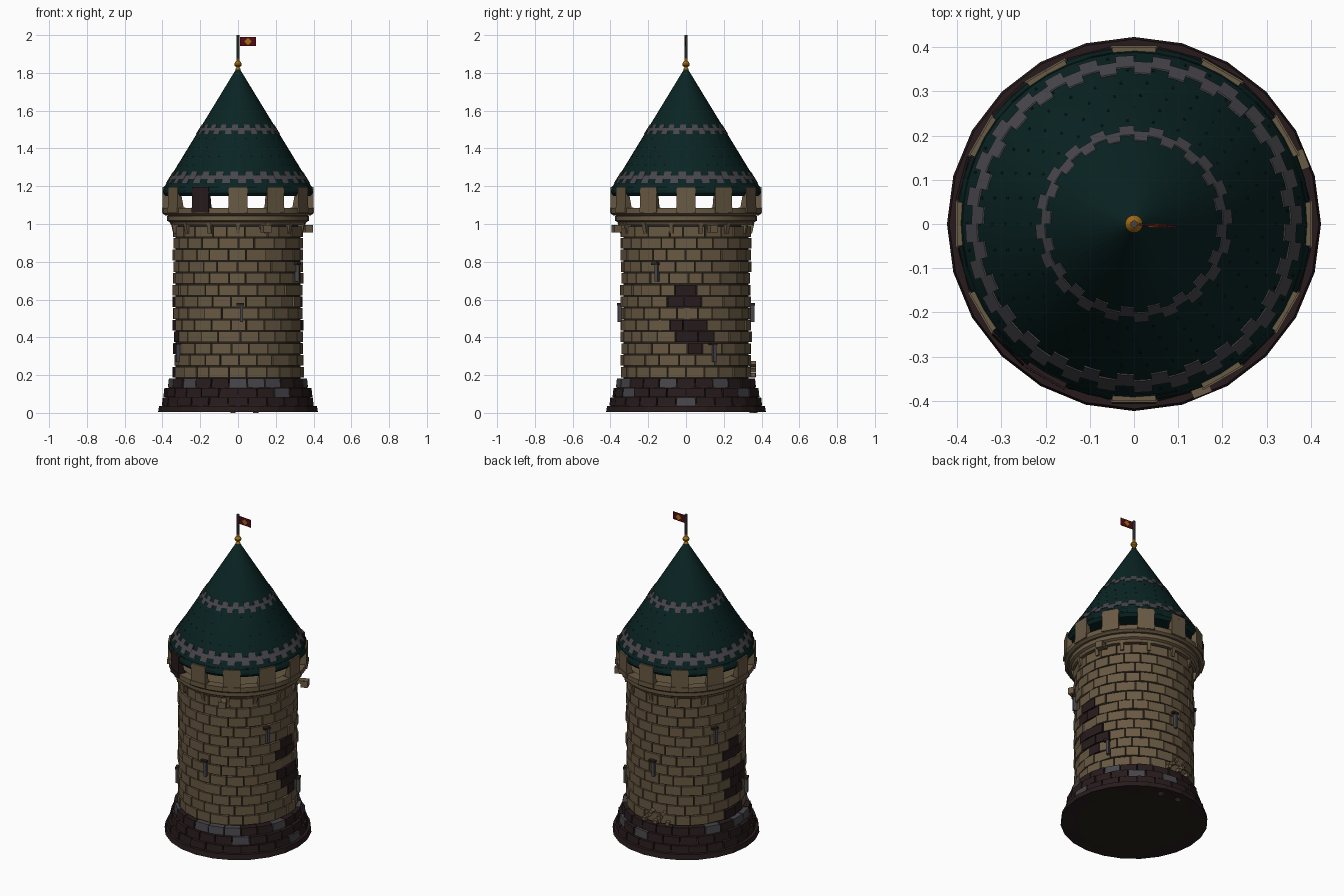
import bpy, bmesh, random
from math import sin, cos, pi, radians, tau
from mathutils import Matrix

random.seed(4)
if "Cube" in bpy.data.objects:
    bpy.data.objects.remove(bpy.data.objects["Cube"])


def material(name, r, g, b):
    m = bpy.data.materials.new(name)
    m.use_nodes = True
    m.diffuse_color = (r, g, b, 1)
    bsdf = m.node_tree.nodes["Principled BSDF"]
    bsdf.inputs["Base Color"].default_value = (r, g, b, 1)
    bsdf.inputs["Roughness"].default_value = 0.9
    return m


TAN = material("tan stone", 0.14, 0.1, 0.056)
MORTAR = material("dark mortar", 0.022, 0.016, 0.011)
UMBER = material("dark umber stone", 0.021, 0.011, 0.012)
SLATE = material("slate grey", 0.063, 0.06, 0.069)
TEAL = material("teal tiles", 0.003, 0.0175, 0.017)
SHADE = material("deep teal", 0.0015, 0.008, 0.008)
RED = material("flag red", 0.085, 0.003, 0.006)
GOLD = material("gold", 0.36, 0.15, 0.008)


def finish(bm, name, mats, smooth=False):
    bmesh.ops.recalc_face_normals(bm, faces=bm.faces)
    me = bpy.data.meshes.new(name)
    bm.to_mesh(me)
    bm.free()
    for m in mats:
        me.materials.append(m)
    ob = bpy.data.objects.new(name, me)
    bpy.context.collection.objects.link(ob)
    if smooth:
        bpy.ops.object.select_all(action='DESELECT')
        ob.select_set(True)
        bpy.context.view_layer.objects.active = ob
        bpy.ops.object.shade_smooth_by_angle(angle=radians(35))
    return ob


def block(bm, a0, a1, z0, z1, low, high=None, mat=0):
    """Wedge of a ring: angles, heights, (inner, outer) radii at bottom and top."""
    high = high or low
    loops = []
    for a in (a0, a1):
        loops.append([bm.verts.new((r * cos(a), r * sin(a), z))
                      for r, z in ((low[0], z0), (low[1], z0), (high[1], z1), (high[0], z1))])
    p, q = loops
    faces = [bm.faces.new(p), bm.faces.new(q[::-1])]
    for i in range(4):
        j = (i + 1) % 4
        faces.append(bm.faces.new((p[j], p[i], q[i], q[j])))
    for f in faces:
        f.material_index = mat


def box(bm, angle, radius, z, size, mat=0, roll=0):
    """Box of (radial, tangential, height) size, placed round the tower."""
    m = (Matrix.Rotation(angle, 4, 'Z') @ Matrix.Translation((radius, 0, z))
         @ Matrix.Rotation(roll, 4, 'X') @ Matrix.Diagonal((*size, 1)))
    for v in bmesh.ops.create_cube(bm, size=1, matrix=m)["verts"]:
        for f in v.link_faces:
            f.material_index = mat


def lathe(name, profile, mat, n=32):
    bm = bmesh.new()
    verts = [bm.verts.new((r, 0, z)) for r, z in profile]
    edges = [bm.edges.new(e) for e in zip(verts, verts[1:])]
    bmesh.ops.spin(bm, geom=verts + edges, cent=(0, 0, 0), axis=(0, 0, 1),
                   angle=tau, steps=n, use_duplicate=False)
    bmesh.ops.remove_doubles(bm, verts=bm.verts, dist=0.0001)
    return finish(bm, name, [mat], smooth=True)


# Solid cores behind the masonry
lathe("base_core", [(0, 0.004), (0.413, 0.004), (0.4, 0.035), (0.35, 0.178), (0, 0.178)], MORTAR, 24)
lathe("wall_core", [(0, 0.17), (0.33, 0.17), (0.33, 1.0), (0, 1.0)], MORTAR, 44)

# Flared base courses
bm = bmesh.new()
levels = [0.004, 0.04, 0.085, 0.135, 0.185]
for row, outer in enumerate((0.423, 0.407, 0.393, 0.373)):
    n = 24
    gap = 0.008 if row else 0
    for i in range(n):
        a = tau * (i + row * 0.5) / n
        r = outer + random.uniform(-0.006, 0.002) * (row > 0)
        grey = random.random() < (0, 0.03, 0.12, 0.22)[row]
        block(bm, a + gap, a + tau / n - gap, levels[row], levels[row + 1] - 0.004,
              (0.33, r), (0.33, r - 0.005), int(grey))
finish(bm, "base_stones", [UMBER, SLATE])

# Wall bricks, with weathered patches on two opposite sides: row -> centre, half width
patch = {0: (0, 0.14), 2: (0.13, 0.25), 3: (0.2, 0.2), 4: (0, 0.28), 6: (0, 0.34), 7: (0, 0.17)}
bm = bmesh.new()
rows, step = 13, 0.062
for row in range(rows):
    n = 22
    cuts = [tau * (i + row * 0.5 + random.uniform(-0.16, 0.16)) / n for i in range(n)]
    cuts.append(cuts[0] + tau)
    z = 0.185 + row * step
    for a0, a1 in zip(cuts, cuts[1:]):
        mid = (a0 + a1) / 2
        side = (mid + pi / 2) % pi - pi / 2
        c, half = patch.get(row, (0, -1))
        r = 0.345 + random.uniform(-0.004, 0.004)
        block(bm, a0 + 0.008, a1 - 0.008, z + 0.003, z + step - 0.003, (0.315, r),
              mat=int(abs(side - c) < half))
finish(bm, "wall_bricks", [TAN, UMBER])

# Arrow slits with lintels, repeated on opposite sides
bm = bmesh.new()
for angle, z in ((-87, 0.53), (-26, 0.745), (25, 0.32)):
    for turn in (0, 180):
        a = radians(angle + turn)
        box(bm, a, 0.35, z, (0.024, 0.016, 0.1))
        box(bm, a - 0.02, 0.352, z + 0.045, (0.026, 0.04, 0.012), 1)
finish(bm, "arrow_slits", [SLATE, MORTAR])

# Small corbels and projecting spouts under the ledge
bm = bmesh.new()
for i in range(14):
    a = tau * (i + 0.5) / 14
    block(bm, a - 0.03, a + 0.03, 0.95, 1.005, (0.32, 0.35), (0.32, 0.362))
finish(bm, "corbels", [TAN])
bm = bmesh.new()
for deg in (21, -68):
    box(bm, radians(deg), 0.36, 0.985, (0.08, 0.03, 0.022))
    box(bm, radians(deg), 0.396, 0.975, (0.042, 0.045, 0.04))
finish(bm, "spouts", [TAN])

# Stepped ledge and gallery floor
lathe("ledge", [(0, 0.995), (0.355, 0.995), (0.362, 1.01), (0.376, 1.018), (0.376, 1.042),
                (0.362, 1.046), (0.362, 1.05), (0, 1.05)], TAN, 36)
lathe("gallery_floor", [(0, 1.045), (0.385, 1.045), (0.399, 1.056), (0.399, 1.085),
                        (0.345, 1.085), (0.345, 1.07), (0, 1.07)], TAN, 36)

# Merlons carrying the roof
bm = bmesh.new()
for i in range(12):
    a = tau * i / 12
    dark = int(i == 8)
    block(bm, a - 0.125, a + 0.125, 1.08, 1.196, (0.36, 0.403), (0.385, 0.403), dark)
    block(bm, a - 0.13, a + 0.13, 1.06, 1.088, (0.35, 0.407), mat=dark)
finish(bm, "merlons", [TAN, UMBER])

# Conical roof
APEX, SLOPE = 1.835, 0.4 / 0.655


def roof_r(z):
    return (APEX - z) * SLOPE


lathe("roof", [(0, 1.147), (0.385, 1.147), (0.4, 1.165), (roof_r(1.185), 1.185),
               (0.004, APEX - 0.005), (0, APEX)], TEAL, 48)


# Staggered grey tile bands and a ragged eave
def tile_band(bm, n, z0, z1, shift):
    for i in range(n):
        lift = shift if i % 2 else -shift
        lo, hi = z0 + lift, z1 + lift
        a = tau * i / n
        block(bm, a, a + tau / n, lo, hi, (roof_r(lo) - 0.02, roof_r(lo) + 0.004),
              (roof_r(hi) - 0.02, roof_r(hi) + 0.003))


bm = bmesh.new()
tile_band(bm, 56, 1.228, 1.268, 0.011)
tile_band(bm, 40, 1.486, 1.518, 0.01)
finish(bm, "roof_bands", [SLATE])
bm = bmesh.new()
for i in range(48):
    a = tau * i / 48
    block(bm, a, a + tau / 48, 1.165 + 0.008 * (i % 2), 1.2, (0.37, 0.4),
          (0.37, roof_r(1.2) + 0.002), int(i % 4 == 1))
finish(bm, "eave_tiles", [TEAL, SHADE])

# Rows of small tile notches
bm = bmesh.new()
for row in range(7):
    z = 1.215 + row * 0.047
    n = 40 - row * 3
    for i in range(n):
        a = tau * (i + row * 0.5) / n
        w = 0.003 / roof_r(z)
        block(bm, a - w, a + w, z, z + 0.005, (roof_r(z) - 0.01, roof_r(z) + 0.002),
              (roof_r(z + 0.005) - 0.01, roof_r(z + 0.005) + 0.001))
finish(bm, "roof_notches", [SHADE])

# Finial, pole and flag
lathe("finial", [(0, 1.815), (0.014, 1.818), (0.009, 1.83), (0.018, 1.838), (0.02, 1.847),
                 (0.014, 1.858), (0.008, 1.864), (0.008, 1.875), (0, 1.876)], GOLD, 16)
lathe("flag_pole", [(0, 1.85), (0.008, 1.85), (0.008, 2.0), (0, 2.0)], SLATE, 10)
bm = bmesh.new()
flag_turn = radians(-4)
box(bm, flag_turn, 0.053, 1.967, (0.086, 0.004, 0.048))
box(bm, flag_turn, 0.053, 1.967, (0.026, 0.007, 0.026), 1)
for v in bm.verts[8:]:
    # turn the emblem square into a diamond
    x, z = v.co.x - 0.053, v.co.z - 1.967
    v.co.x, v.co.z = 0.053 + (x - z) * 0.75, 1.967 + (x + z) * 0.75
finish(bm, "flag", [RED, GOLD])

# Loose rubble at the back, and two small feet under the base
bm = bmesh.new()
for i in range(7):
    a = radians(84 + i * 4)
    box(bm, a, 0.358, 0.2 + 0.03 * (i % 3), (0.026, 0.022, 0.022), roll=i * 0.5)
for deg in (75, 94):
    box(bm, radians(deg), 0.365, 0.008, (0.025, 0.025, 0.016))
finish(bm, "rubble", [TAN])
